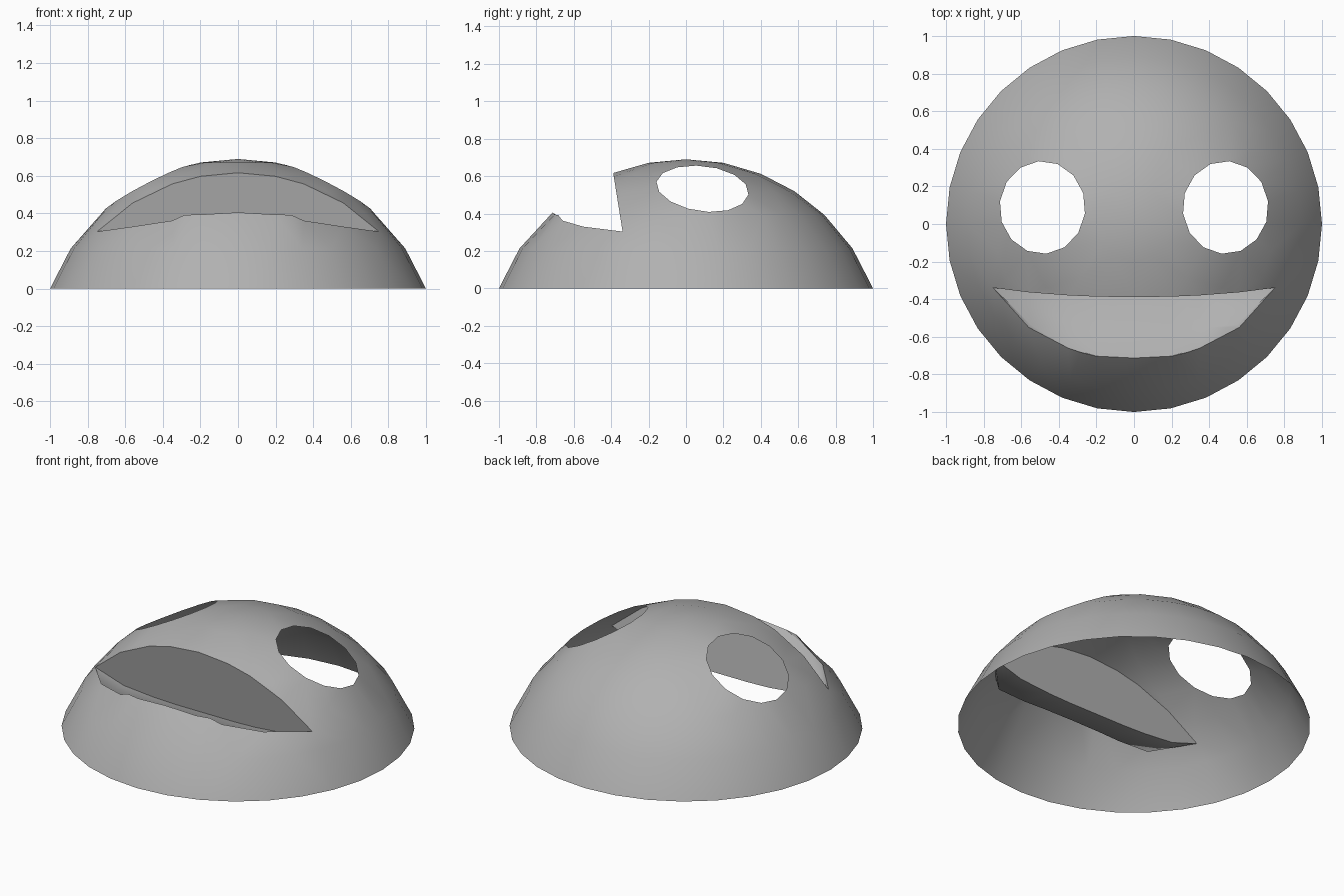
import bpy
from math import sin, cos, pi, sqrt
from mathutils import Vector
from mathutils.geometry import delaunay_2d_cdt

if "Cube" in bpy.data.objects:
    bpy.data.objects.remove(bpy.data.objects["Cube"])

H = 0.69                              # dome height over a base radius of 1
R = (1 + H * H) / (2 * H)

grey = bpy.data.materials.new("mid_grey")
grey.diffuse_color = (0.44, 0.44, 0.44, 1)
grey.use_nodes = True
grey.node_tree.nodes["Principled BSDF"].inputs["Base Color"].default_value = grey.diffuse_color


def cap(x, y):
    return max(0.0, sqrt(R * R - x * x - y * y) - (R - H))


def wall_y(z):
    """The back wall of the mouth is one slightly tilted plane."""
    return -0.34 - 0.16 * (z - 0.31)


def inside(p, poly):
    hit = False
    for a, b in zip(poly, poly[1:] + poly[:1]):
        if (a[1] > p[1]) != (b[1] > p[1]):
            if p[0] < a[0] + (p[1] - a[1]) / (b[1] - a[1]) * (b[0] - a[0]):
                hit = not hit
    return hit


def add_mesh(name, verts, faces, angle):
    me = bpy.data.meshes.new(name)
    me.from_pydata(verts, [], faces)
    me.materials.append(grey)
    me.update()
    ob = bpy.data.objects.new(name, me)
    bpy.context.collection.objects.link(ob)
    bpy.ops.object.select_all(action='DESELECT')
    ob.select_set(True)
    bpy.context.view_layer.objects.active = ob
    bpy.ops.object.shade_smooth_by_angle(angle=angle)
    return ob


def upper_lip(x):
    y = -0.36
    for _ in range(8):
        y = wall_y(cap(x, y))
    return (x, y, cap(x, y))


# Right half of the mouth, corner to centre: lower lip, floor fold, wall foot height
corner = upper_lip(0.75)
half_lip = [corner, (0.56, -0.55, 0.33), (0.35, -0.66, 0.362),
            (0.2, -0.703, 0.394), (0, -0.713, 0.406)]
half_fold = [corner, (0.55, -0.535, 0.262), (0.35, -0.55, 0.265),
             (0.2, -0.55, 0.27), (0, -0.55, 0.272)]
half_foot = [corner[2], 0.235, 0.215, 0.21, 0.21]


def both(half):
    return [(-x, y, z) for x, y, z in half[:-1]] + half[::-1]


lip = both(half_lip)
fold = both(half_fold)
foot = both([(p[0], wall_y(z), z) for p, z in zip(half_lip, half_foot)])
upper = [upper_lip(p[0]) for p in lip]
mouth = lip + upper[-2:0:-1]


def eye(side):
    pts = []
    for i in range(14):
        a = 2 * pi * (i + 0.3) / 14
        x, y = side * (0.487 + 0.228 * cos(a)), 0.088 + 0.247 * sin(a)
        pts.append((x, y, cap(x, y)))
    return pts


holes = [mouth, eye(1), eye(-1)]

# Dome: concentric rings and hole outlines triangulated in plan, then lifted
pts, edges = [], []
for hole in holes:
    n = len(pts)
    pts += hole
    edges += [(n + i, n + (i + 1) % len(hole)) for i in range(len(hole))]
for r, n in [(0, 1), (0.2, 12), (0.4, 16), (0.58, 20), (0.74, 32), (0.89, 32), (1, 32)]:
    for i in range(n):
        x, y = r * sin(2 * pi * i / n), r * cos(2 * pi * i / n)
        near = any((x - q[0]) ** 2 + (y - q[1]) ** 2 < 0.004 for h in holes for q in h)
        if r == 1 or not (near or any(inside((x, y), h) for h in holes)):
            pts.append((x, y, cap(x, y)))
cdt = delaunay_2d_cdt([Vector(p[:2]) for p in pts], edges, [], 0, 1e-6)
v2, faces, origin = cdt[0], cdt[2], cdt[3]
keep = []
for f in faces:
    c = sum((v2[i] for i in f), Vector((0, 0))) / len(f)
    if not any(inside(c, h) for h in holes):
        keep.append(list(f))
verts = [pts[o[0]] if o else (p.x, p.y, cap(p.x, p.y)) for p, o in zip(v2, origin)]
add_mesh("dome_shell", verts, keep, 0.8)

# Mouth pocket: back wall hanging from the upper lip, floor rising to the lower lip
rows = [upper, foot, fold, lip]
n = len(lip)
quads = [(k * n + i, (k + 1) * n + i, (k + 1) * n + i + 1, k * n + i + 1)
         for k in range(3) for i in range(n - 1)]
add_mesh("mouth_pocket", sum(rows, []), quads, 0.8)
